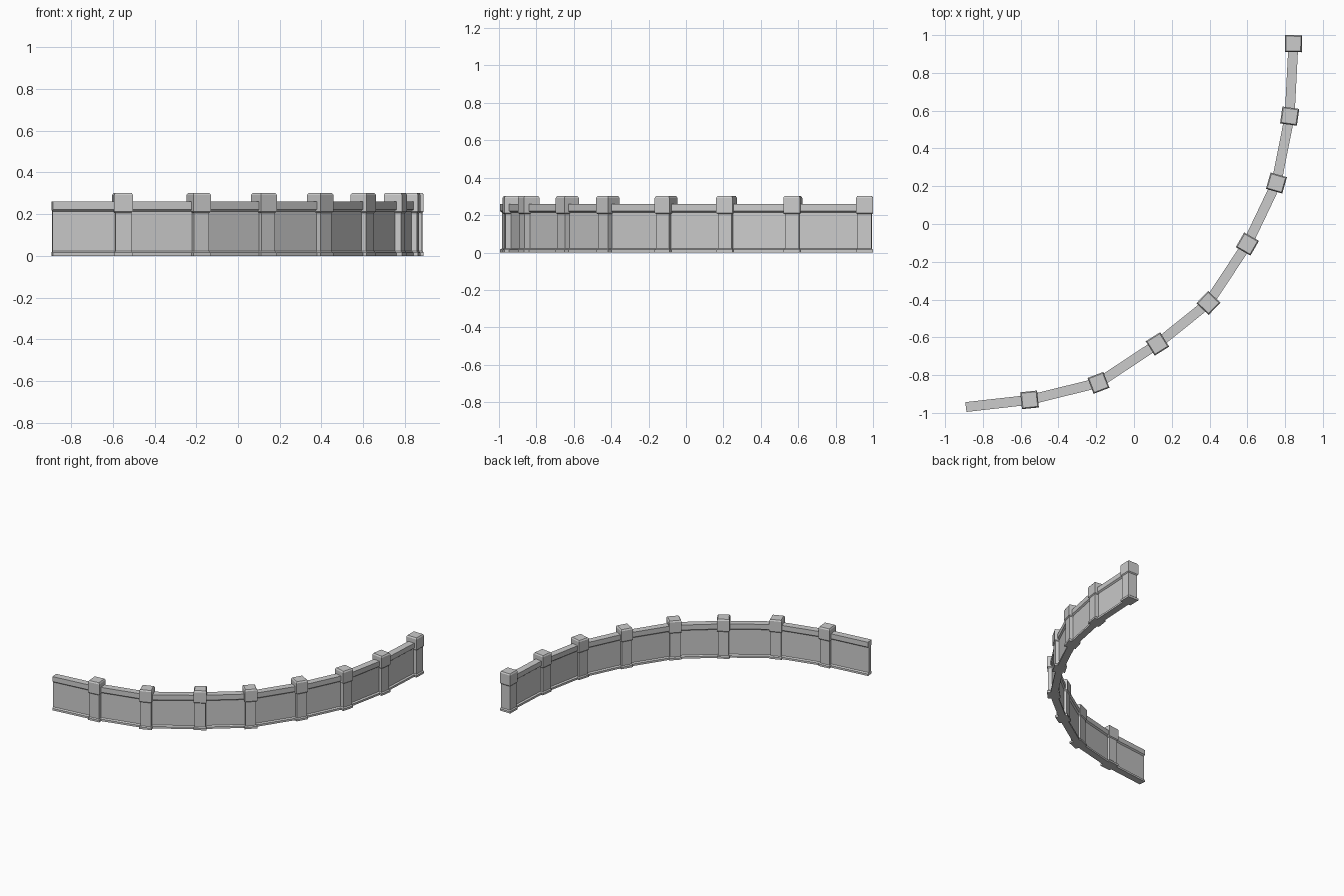
import bpy, bmesh, math
from mathutils import Vector

if "Cube" in bpy.data.objects:
    bpy.data.objects.remove(bpy.data.objects["Cube"])

stone = bpy.data.materials.new("grey stone")
stone.diffuse_color = (0.6, 0.6, 0.6, 1)
stone.use_nodes = True
stone.node_tree.nodes["Principled BSDF"].inputs["Base Color"].default_value = stone.diffuse_color

# pillar centres and turn (degrees), from the back right end to the front left
PILLARS = [(0.844, 0.955, 89), (0.824, 0.571, 82), (0.754, 0.217, 74),
           (0.60, -0.106, 60), (0.394, -0.418, 46), (0.124, -0.635, 32),
           (-0.188, -0.841, 21), (-0.553, -0.931, 6)]
WALL_END = (-0.890, -0.969)

# (half width, height) profiles
PILLAR = [(0.045, 0), (0.045, 0.015), (0.038, 0.022), (0.038, 0.205),
          (0.045, 0.212), (0.045, 0.292), (0.039, 0.302)]
WALL = [(0.026, 0), (0.026, 0.015), (0.015, 0.022), (0.015, 0.213),
        (0.026, 0.222), (0.026, 0.26)]


def finish(name, bm, loc, angle):
    bmesh.ops.recalc_face_normals(bm, faces=bm.faces)
    me = bpy.data.meshes.new(name)
    bm.to_mesh(me)
    bm.free()
    me.materials.append(stone)
    ob = bpy.data.objects.new(name, me)
    ob.location = (loc[0], loc[1], 0)
    ob.rotation_euler.z = angle
    bpy.context.collection.objects.link(ob)


def pillar(name, x, y, deg):
    # square rings stacked from base to bevelled cap
    bm = bmesh.new()
    rings = [[bm.verts.new((sx * h, sy * h, z))
              for sx, sy in ((-1, -1), (1, -1), (1, 1), (-1, 1))]
             for h, z in PILLAR]
    for a, b in zip(rings, rings[1:]):
        for i in range(4):
            j = (i + 1) % 4
            bm.faces.new((a[i], a[j], b[j], b[i]))
    bm.faces.new(rings[0][::-1])
    bm.faces.new(rings[-1])
    finish(name, bm, (x, y), math.radians(deg))


def wall(name, p, q):
    # mirrored section with base strip and rail, extruded between two points
    p, q = Vector(p), Vector(q)
    d = q - p
    section = WALL + [(-w, z) for w, z in reversed(WALL)]
    bm = bmesh.new()
    face = bm.faces.new([bm.verts.new((0, w, z)) for w, z in section])
    ext = bmesh.ops.extrude_face_region(bm, geom=[face], use_keep_orig=True)
    moved = [v for v in ext["geom"] if isinstance(v, bmesh.types.BMVert)]
    bmesh.ops.translate(bm, verts=moved, vec=(d.length, 0, 0))
    finish(name, bm, p, math.atan2(d.y, d.x))


for n, (x, y, deg) in enumerate(PILLARS, 1):
    pillar(f"pillar_{n}", x, y, deg)

points = [p[:2] for p in PILLARS] + [WALL_END]
for n, (p, q) in enumerate(zip(points, points[1:]), 1):
    wall(f"wall_panel_{n}", p, q)
